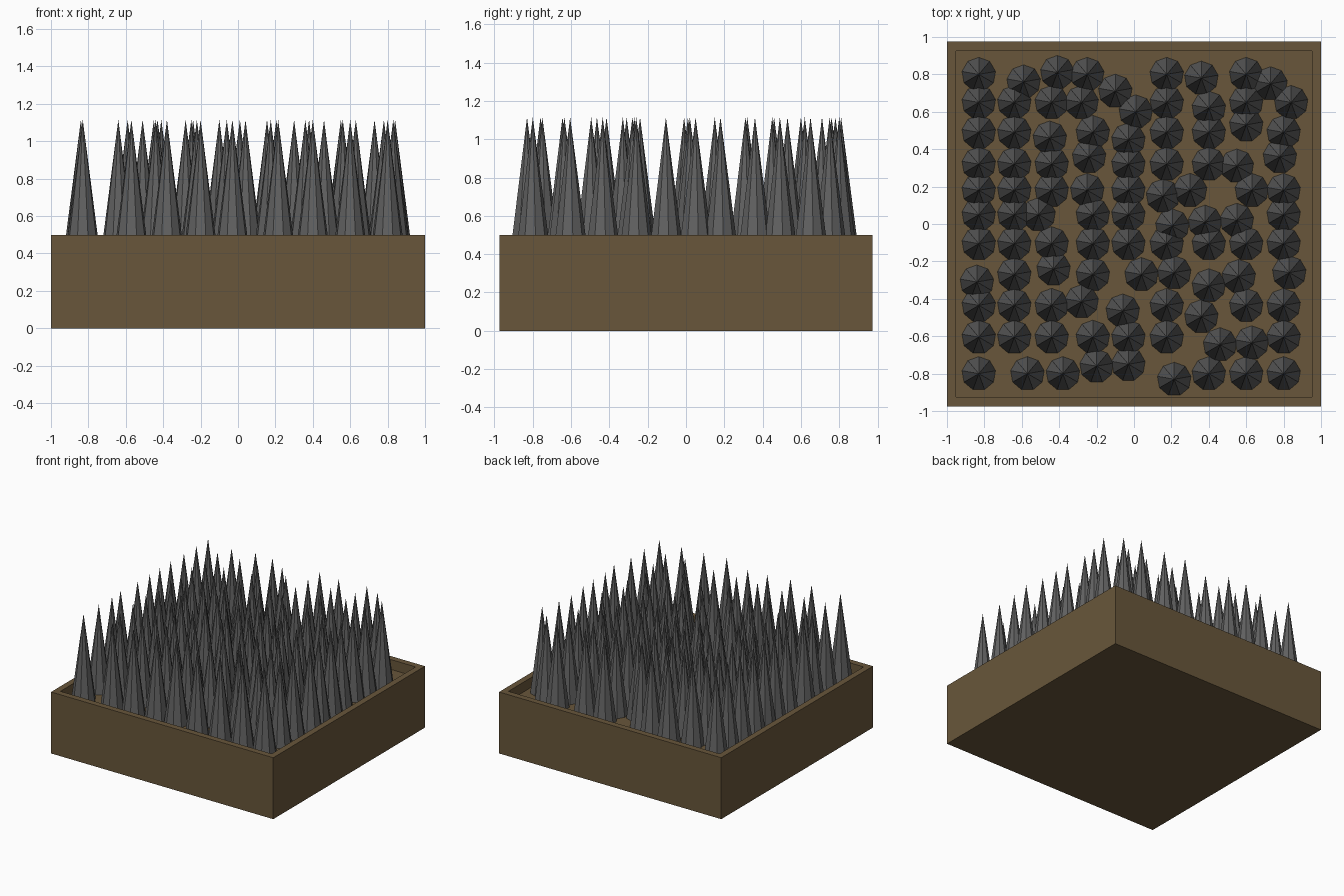
import bpy, bmesh
from mathutils import Matrix

if "Cube" in bpy.data.objects:
    bpy.data.objects.remove(bpy.data.objects["Cube"])


def material(name, color):
    m = bpy.data.materials.new(name)
    m.diffuse_color = (*color, 1)
    m.use_nodes = True
    m.node_tree.nodes["Principled BSDF"].inputs["Base Color"].default_value = m.diffuse_color
    return m


def make_object(name, bm, mat):
    mesh = bpy.data.meshes.new(name)
    bm.to_mesh(mesh)
    bm.free()
    mesh.materials.append(mat)
    obj = bpy.data.objects.new(name, mesh)
    bpy.context.collection.objects.link(obj)
    return obj


HX, HY, TOP, FLOOR = 1.0, 0.975, 0.5, 0.42
TIP, RADIUS = 1.115, 0.091

# Tray: a box whose top face is inset for the rim and pushed down for the floor
bm = bmesh.new()
bmesh.ops.create_cube(bm, size=1, matrix=Matrix.Translation((0, 0, TOP / 2))
                      @ Matrix.Diagonal((2 * HX, 2 * HY, TOP, 1)))
top = max(bm.faces, key=lambda f: f.calc_center_median().z)
bmesh.ops.inset_region(bm, faces=[top], thickness=0.07)
inner = bmesh.ops.extrude_discrete_faces(bm, faces=[top])["faces"][0]
for v in inner.verts:
    v.co.z = FLOOR
make_object("tray", bm, material("brown", (0.14, 0.094, 0.043)))

# Spikes: grid of narrow cones, some nudged off the grid (column: (dx, dy) per row)
COLS = [-.83, -.64, -.44, -.22, -.03, .175, .40, .60, .80]
ROWS = [.80, .65, .49, .32, .18, .05, -.105, -.27, -.435, -.605, -.80]
NUDGE = [
    {1: (.05, -.04), 2: (.03, .01), 3: (-.03, 0), 4: (-.07, -.09), 6: (-.04, -.02), 8: (-.07, -.05)},
    {3: (-.06, 0), 4: (.04, -.05), 6: (0, -.03), 8: (.04, 0)},
    {2: (-.01, -.03), 4: (0, -.04), 7: (0, .04)},
    {3: (-.02, .04), 7: (-.05, -.01), 8: (-.02, .04)},
    {3: (-.03, 0), 5: (-.02, -.03), 6: (-.10, 0), 7: (.03, 0)},
    {2: (-.07, 0), 5: (.03, -.06), 6: (-.02, -.04), 7: (-.05, -.03)},
    {},
    {0: (-.01, -.04), 2: (.01, .03), 4: (.07, 0), 5: (.04, .01), 6: (0, -.06), 7: (-.04, -.01), 8: (.03, .01)},
    {3: (-.06, .02), 4: (-.03, -.03), 6: (-.04, -.06)},
    {6: (.06, -.04), 7: (.03, -.03)},
    {1: (.07, 0), 2: (.06, 0), 3: (.02, .04), 4: (0, .05), 5: (.04, -.03)},
]
bm = bmesh.new()
for y, nudges in zip(ROWS, NUDGE):
    for c, x in enumerate(COLS):
        dx, dy = nudges.get(c, (0, 0))
        bmesh.ops.create_cone(
            bm, segments=9, radius1=RADIUS, radius2=0, depth=TIP - FLOOR,
            cap_ends=False,
            matrix=Matrix.Translation((x + dx, y + dy, (TIP + FLOOR) / 2)))
bmesh.ops.remove_doubles(bm, verts=bm.verts, dist=1e-5)
make_object("spikes", bm, material("dark_grey", (0.12, 0.12, 0.12)))
